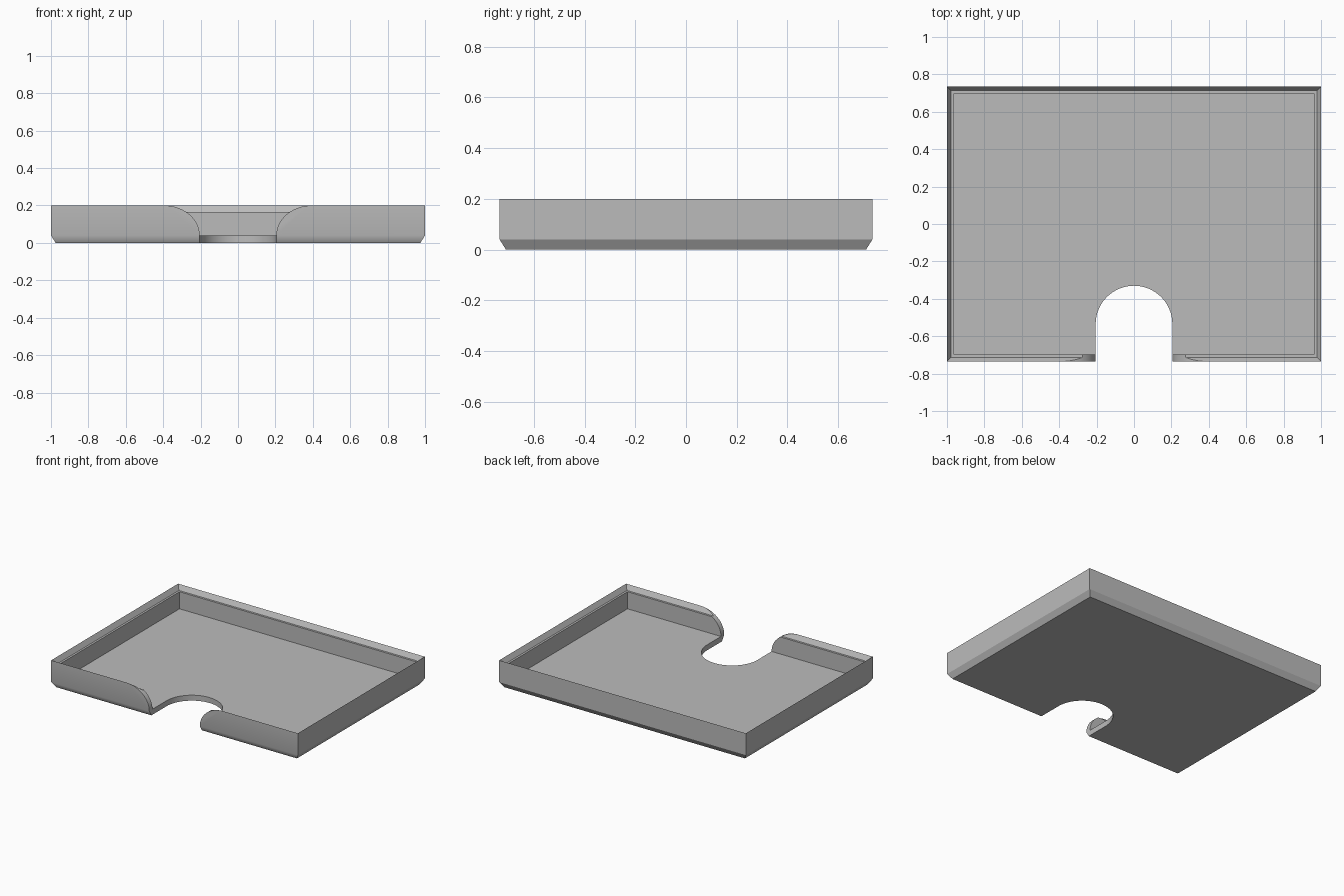
import bpy
import bmesh
from math import cos, sin, pi, radians

if "Cube" in bpy.data.objects:
    bpy.data.objects.remove(bpy.data.objects["Cube"], do_unlink=True)

HALF_X, HALF_Y = 1.0, 0.735
FLOOR, TOP = 0.04, 0.2
SLOT_R, SLOT_Y = 0.205, -0.535
FLARE = 0.19

grey = bpy.data.materials.new("plain grey")
grey.use_nodes = True
colour = (0.5, 0.5, 0.5, 1)
grey.diffuse_color = colour
grey.node_tree.nodes["Principled BSDF"].inputs["Base Color"].default_value = colour


def make_object(name, bm):
    bmesh.ops.recalc_face_normals(bm, faces=bm.faces)
    mesh = bpy.data.meshes.new(name)
    bm.to_mesh(mesh)
    bm.free()
    mesh.materials.append(grey)
    obj = bpy.data.objects.new(name, mesh)
    bpy.context.collection.objects.link(obj)
    return obj


def prism(name, points, offset):
    """Closed outline extruded along an offset."""
    bm = bmesh.new()
    face = bm.faces.new([bm.verts.new(p) for p in points])
    ext = bmesh.ops.extrude_face_region(bm, geom=[face])
    moved = [g for g in ext["geom"] if isinstance(g, bmesh.types.BMVert)]
    bmesh.ops.translate(bm, verts=moved, vec=offset)
    return make_object(name, bm)


# Tray shell: rectangular rings of (inset, height), from underside to floor
bm = bmesh.new()
rings = []
for inset, z in [(0.025, 0), (0, FLOOR), (0, TOP),
                 (0.022, 0.165), (0.037, 0.165), (0.037, FLOOR)]:
    x, y = HALF_X - inset, HALF_Y - inset
    rings.append([bm.verts.new((sx * x, sy * y, z))
                  for sx, sy in ((-1, -1), (1, -1), (1, 1), (-1, 1))])
for a, b in zip(rings, rings[1:]):
    for i in range(4):
        j = (i + 1) % 4
        bm.faces.new((a[i], a[j], b[j], b[i]))
bm.faces.new(rings[0])
bm.faces.new(rings[-1])
tray = make_object("tray", bm)

# Flared opening through the front wall
N = 16
half = [(SLOT_R, -0.1)]
for i in range(N + 1):
    t = pi / 2 * i / N
    half.append((SLOT_R + FLARE * (1 - cos(t)), FLOOR + (TOP - FLOOR) * sin(t)))
half.append((SLOT_R + FLARE, 0.4))
outline = half + [(-x, z) for x, z in reversed(half)]
wall_cutter = prism("wall_opening_cutter", [(x, -0.9, z) for x, z in outline], (0, 0.3, 0))

# Round-ended thumb slot through the floor
arc = [(SLOT_R * cos(pi * i / 32), SLOT_Y + SLOT_R * sin(pi * i / 32)) for i in range(33)]
slot = [(SLOT_R, -0.9)] + arc + [(-SLOT_R, -0.9)]
slot_cutter = prism("floor_slot_cutter", [(x, y, -0.1) for x, y in slot], (0, 0, 0.5))

bpy.ops.object.select_all(action='DESELECT')
tray.select_set(True)
bpy.context.view_layer.objects.active = tray
for cutter in (wall_cutter, slot_cutter):
    mod = tray.modifiers.new(cutter.name, 'BOOLEAN')
    mod.operation = 'DIFFERENCE'
    mod.solver = 'EXACT'
    mod.object = cutter
    bpy.ops.object.modifier_apply(modifier=mod.name)
    bpy.data.objects.remove(cutter, do_unlink=True)

# Smooth the slot curves, and blend the front wall into its lower chamfer
bpy.ops.object.shade_smooth_by_angle(angle=radians(25))
for edge in tray.data.edges:
    ends = [tray.data.vertices[v].co for v in edge.vertices]
    if all(abs(p.y + HALF_Y) < 0.001 and abs(p.z - FLOOR) < 0.001 for p in ends):
        edge.use_edge_sharp = False
weighted = tray.modifiers.new("even_shading", 'WEIGHTED_NORMAL')
weighted.keep_sharp = True
